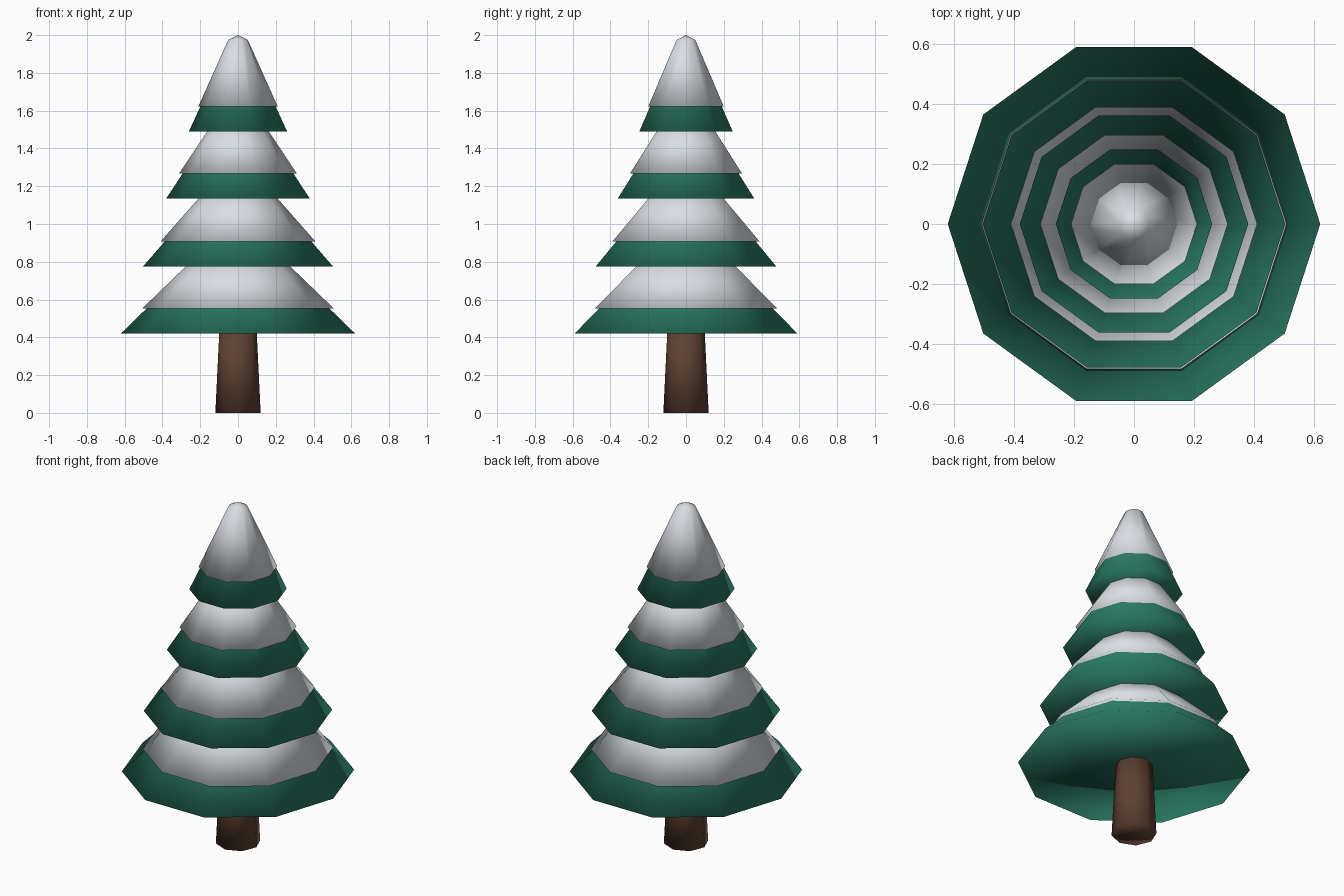
import bpy, bmesh, math

cube = bpy.data.objects.get("Cube")
if cube:
    bpy.data.objects.remove(cube, do_unlink=True)


def material(name, rgb):
    mat = bpy.data.materials.new(name)
    mat.use_nodes = True
    mat.diffuse_color = (*rgb, 1)
    mat.node_tree.nodes["Principled BSDF"].inputs["Base Color"].default_value = (*rgb, 1)
    return mat


GREEN = material("pine green", (0.022, 0.19, 0.125))
SNOW = material("snow white", (0.70, 0.74, 0.78))
BARK = material("bark brown", (0.11, 0.052, 0.031))


def lathe(name, profile, sides, mat):
    """Closed faceted solid from (radius, height) rings, first ring at +x."""
    bm = bmesh.new()
    rings = []
    for r, z in profile:
        rings.append([bm.verts.new((r * math.cos(a), r * math.sin(a), z))
                      for a in (math.tau * i / sides for i in range(sides))])
    for low, high in zip(rings, rings[1:]):
        for i in range(sides):
            j = (i + 1) % sides
            bm.faces.new((low[i], low[j], high[j], high[i]))
    # Fan caps at both ends
    for ring, z in ((rings[0], profile[0][1]), (rings[-1], TOP.get(name, profile[-1][1]))):
        centre = bm.verts.new((0, 0, z))
        for i in range(sides):
            bm.faces.new((ring[i], ring[(i + 1) % sides], centre))
    bmesh.ops.recalc_face_normals(bm, faces=bm.faces)
    mesh = bpy.data.meshes.new(name)
    bm.to_mesh(mesh)
    bm.free()
    mesh.polygons.foreach_set("use_smooth", [True] * len(mesh.polygons))
    mesh.materials.append(mat)
    obj = bpy.data.objects.new(name, mesh)
    bpy.context.collection.objects.link(obj)
    return obj


# Peaked end of the top snow cap
TOP = {"snow_4": 2.0}

# Trunk
lathe("trunk", [(0.12, 0), (0.098, 0.45)], 8, BARK)

# Branch tiers: base height, base radius, snow radius, upper radius, upper height
tiers = [
    (0.42, 0.62, 0.508, 0.23, 0.82),
    (0.775, 0.503, 0.41, 0.17, 1.18),
    (1.135, 0.38, 0.312, 0.13, 1.54),
    (1.49, 0.26, 0.21, 0.052, 1.975),
]
for n, (z, r, snow_r, top_r, top_z) in enumerate(tiers, 1):
    gap = 0.01
    lathe(f"branches_{n}", [(r, z), (top_r - gap, top_z - gap)], 10, GREEN)
    lathe(f"snow_{n}", [(snow_r, z + 0.132), (top_r, top_z)], 10, SNOW)
